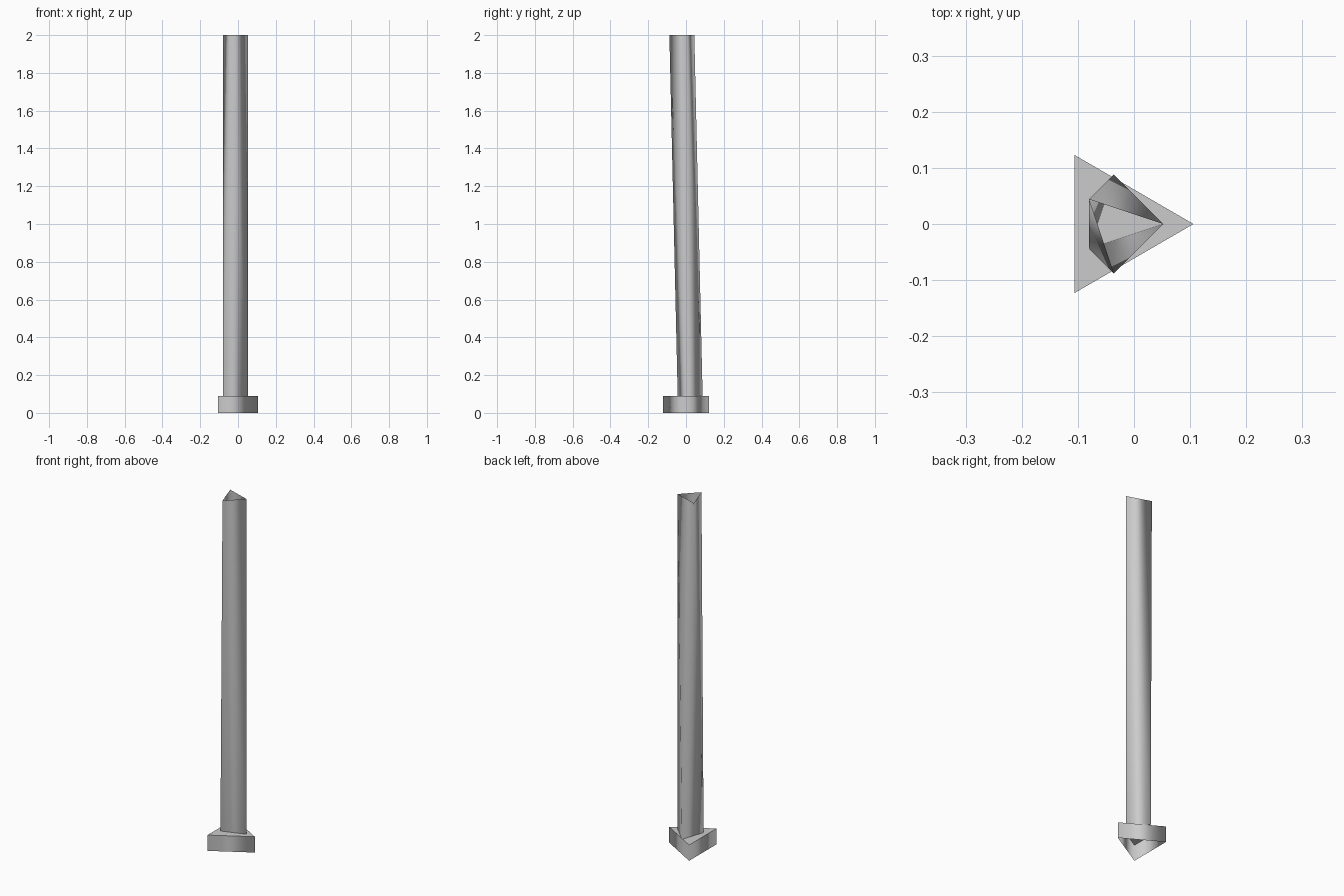
import bpy
import bmesh

if "Cube" in bpy.data.objects:
    bpy.data.objects.remove(bpy.data.objects["Cube"])

BASE_H, TOP = 0.09, 2.0


def shell(name, lower, upper, z0, z1, twisted=False, cap=False):
    """Open three-sided tube between two outlines, optionally capped on top."""
    bm = bmesh.new()
    lo = [bm.verts.new((x, y, z0)) for x, y in lower]
    hi = [bm.verts.new((x, y, z1)) for x, y in upper]
    n = len(lo)
    for i in range(n):
        j = (i + 1) % n
        if twisted:
            bm.faces.new((lo[i], lo[j], hi[i]))
            bm.faces.new((lo[j], hi[j], hi[i]))
        else:
            bm.faces.new((lo[i], lo[j], hi[j], hi[i]))
    for f in bm.faces:
        f.smooth = True
    if cap:
        face = bm.faces.new(hi)
        for e in face.edges:
            e.smooth = False
    mesh = bpy.data.meshes.new(name)
    bm.to_mesh(mesh)
    bm.free()
    obj = bpy.data.objects.new(name, mesh)
    bpy.context.collection.objects.link(obj)
    return obj


# Triangular plinth: closed top, hollow and open underneath
plinth = [(0.106, 0), (-0.106, 0.123), (-0.106, -0.123)]
shell("base", plinth, plinth, 0, BASE_H, cap=True)

# Twisted three-sided column, open at the top; the top outline mirrors the foot
foot = [(0.052, 0), (-0.036, 0.088), (-0.08, -0.044)]
head = [(foot[k][0], -foot[k][1]) for k in (0, 2, 1)]
shell("column", foot, head, BASE_H, TOP, twisted=True)
